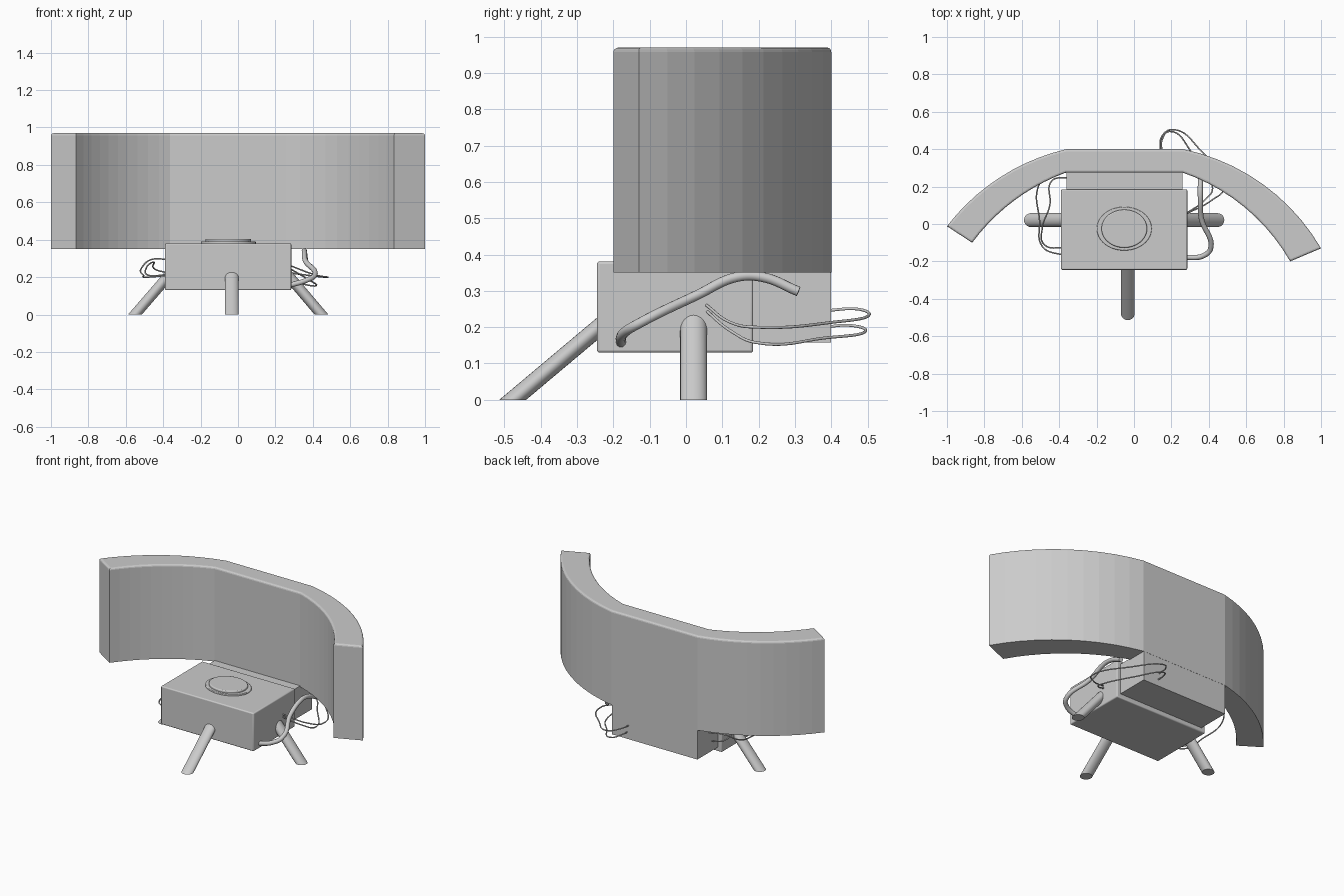
import bpy, bmesh, math
from mathutils import Vector

if "Cube" in bpy.data.objects:
    bpy.data.objects.remove(bpy.data.objects["Cube"])


def finish(name, bm, bevel=0.0, smooth=True, top_only=False):
    bmesh.ops.recalc_face_normals(bm, faces=bm.faces)
    if top_only:
        # round only the rim of the top face
        top = max(v.co.z for v in bm.verts)
        rim = [e for e in bm.edges if all(v.co.z > top - 1e-5 for v in e.verts)]
        bmesh.ops.bevel(bm, geom=rim, offset=bevel, segments=3, profile=0.5, affect="EDGES")
        bevel = 0
    me = bpy.data.meshes.new(name)
    bm.to_mesh(me)
    bm.free()
    ob = bpy.data.objects.new(name, me)
    bpy.context.collection.objects.link(ob)
    if bevel:
        m = ob.modifiers.new("Bevel", "BEVEL")
        m.width, m.segments = bevel, 3
        m.limit_method, m.angle_limit = "ANGLE", math.radians(40)
    if smooth:
        bpy.ops.object.select_all(action="DESELECT")
        ob.select_set(True)
        bpy.context.view_layer.objects.active = ob
        bpy.ops.object.shade_smooth_by_angle(angle=math.radians(35))
    return ob


def extrude_profile(name, pts, z0, z1, bevel, smooth=True, top_only=False):
    bm = bmesh.new()
    f = bm.faces.new([bm.verts.new((x, y, z0)) for x, y in pts])
    r = bmesh.ops.extrude_face_region(bm, geom=[f], use_keep_orig=True)
    vs = [v for v in r["geom"] if isinstance(v, bmesh.types.BMVert)]
    bmesh.ops.translate(bm, verts=vs, vec=(0, 0, z1 - z0))
    return finish(name, bm, bevel, smooth, top_only)


def box(name, x0, x1, y0, y1, z0, z1, bevel):
    return extrude_profile(name, [(x0, y0), (x1, y0), (x1, y1), (x0, y1)], z0, z1, bevel)


def arc(a, b, sag, n=10):
    """Circular arc from a to b, bulging left of the direction a-b by sag."""
    a, b = Vector(a), Vector(b)
    d = b - a
    c = d.length
    r = (c * c / 4 + sag * sag) / (2 * abs(sag))
    normal = Vector((-d.y, d.x)).normalized() * (1 if sag > 0 else -1)
    centre = (a + b) / 2 - normal * (r - abs(sag))
    half = math.asin(c / 2 / r)
    u = d.normalized()
    out = []
    for i in range(n + 1):
        t = -half + 2 * half * i / n
        p = centre + normal * r * math.cos(t) + u * r * math.sin(t)
        out.append((p.x, p.y))
    return out


def sheared_leg(name, bottom, top, r=0.037, n=24):
    bm = bmesh.new()
    rings = []
    for c in (bottom, top):
        rings.append([bm.verts.new((c[0] + r * math.cos(2 * math.pi * i / n),
                                    c[1] + r * math.sin(2 * math.pi * i / n), c[2])) for i in range(n)])
    for i in range(n):
        j = (i + 1) % n
        bm.faces.new((rings[0][i], rings[0][j], rings[1][j], rings[1][i]))
    for ring in rings:
        bm.faces.new(ring)
    return finish(name, bm)


def cable(name, pts, r):
    cu = bpy.data.curves.new(name, "CURVE")
    cu.dimensions = "3D"
    cu.bevel_depth, cu.bevel_resolution, cu.use_fill_caps = r, 3, True
    cu.resolution_u = 8
    s = cu.splines.new("BEZIER")
    s.bezier_points.add(len(pts) - 1)
    for bp, p in zip(s.bezier_points, pts):
        bp.co = p
        bp.handle_left_type = bp.handle_right_type = "AUTO"
    ob = bpy.data.objects.new(name, cu)
    bpy.context.collection.objects.link(ob)


def disc(name, rx, ry, z0, z1, bevel):
    pts = [(-0.052 + rx * math.cos(2 * math.pi * i / 48), -0.025 + ry * math.sin(2 * math.pi * i / 48))
           for i in range(48)]
    return extrude_profile(name, pts, z0, z1, bevel)


# Wraparound panel: flat middle with a curved wing on each side
outer = arc((-1.0, -0.012), (-0.362, 0.40), 0.066) + arc((0.262, 0.40), (1.0, -0.13), 0.097)
inner = arc((0.835, -0.2), (0.26, 0.275), -0.068) + arc((-0.364, 0.275), (-0.865, -0.1), -0.046)
extrude_profile("curved_panel", outer + inner, 0.351, 0.97, 0.012, smooth=False, top_only=True)

# Base box and the block joining it to the panel
box("base_box", -0.39, 0.285, -0.245, 0.185, 0.13, 0.381, 0.007)
box("rear_block", -0.362, 0.26, 0.17, 0.399, 0.158, 0.358, 0)

# Round button on top
disc("button_ring", 0.147, 0.117, 0.37, 0.391, 0.004)
disc("button", 0.122, 0.102, 0.38, 0.405, 0.006)

# Three slanted legs with flat feet
sheared_leg("front_leg", (-0.033, -0.477, 0), (-0.033, -0.17, 0.258))
sheared_leg("left_leg", (-0.551, 0.021, 0), (-0.33, 0.021, 0.255))
sheared_leg("right_leg", (0.446, 0.021, 0), (0.225, 0.021, 0.26))

# Thick cable on the right
cable("thick_cable", [(0.27, -0.18, 0.155), (0.37, -0.17, 0.185), (0.41, -0.13, 0.21),
                      (0.36, 0.03, 0.288), (0.355, 0.14, 0.338), (0.355, 0.21, 0.338),
                      (0.36, 0.31, 0.298)], 0.014)

# Thin cables looping round to the back on the right
cable("right_wire_upper", [(0.14, 0.38, 0.245), (0.15, 0.47, 0.25), (0.21, 0.505, 0.235),
                           (0.35, 0.40, 0.213), (0.48, 0.19, 0.20), (0.42, 0.13, 0.21),
                           (0.27, 0.05, 0.265)], 0.004)
cable("right_wire_lower", [(0.15, 0.38, 0.20), (0.15, 0.45, 0.205), (0.19, 0.495, 0.192),
                           (0.31, 0.38, 0.17), (0.42, 0.19, 0.158), (0.38, 0.13, 0.185),
                           (0.27, 0.05, 0.25)], 0.004)

# Thin cables on the left
cable("left_wire_outer", [(-0.35, 0.28, 0.29), (-0.46, 0.26, 0.295), (-0.515, 0.19, 0.25),
                          (-0.505, 0.02, 0.21), (-0.49, -0.12, 0.20), (-0.37, -0.17, 0.21)], 0.004)
cable("left_wire_inner", [(-0.35, 0.25, 0.22), (-0.44, 0.23, 0.24), (-0.45, 0.10, 0.28),
                          (-0.49, -0.02, 0.25), (-0.48, -0.11, 0.21), (-0.37, -0.13, 0.215)], 0.004)
